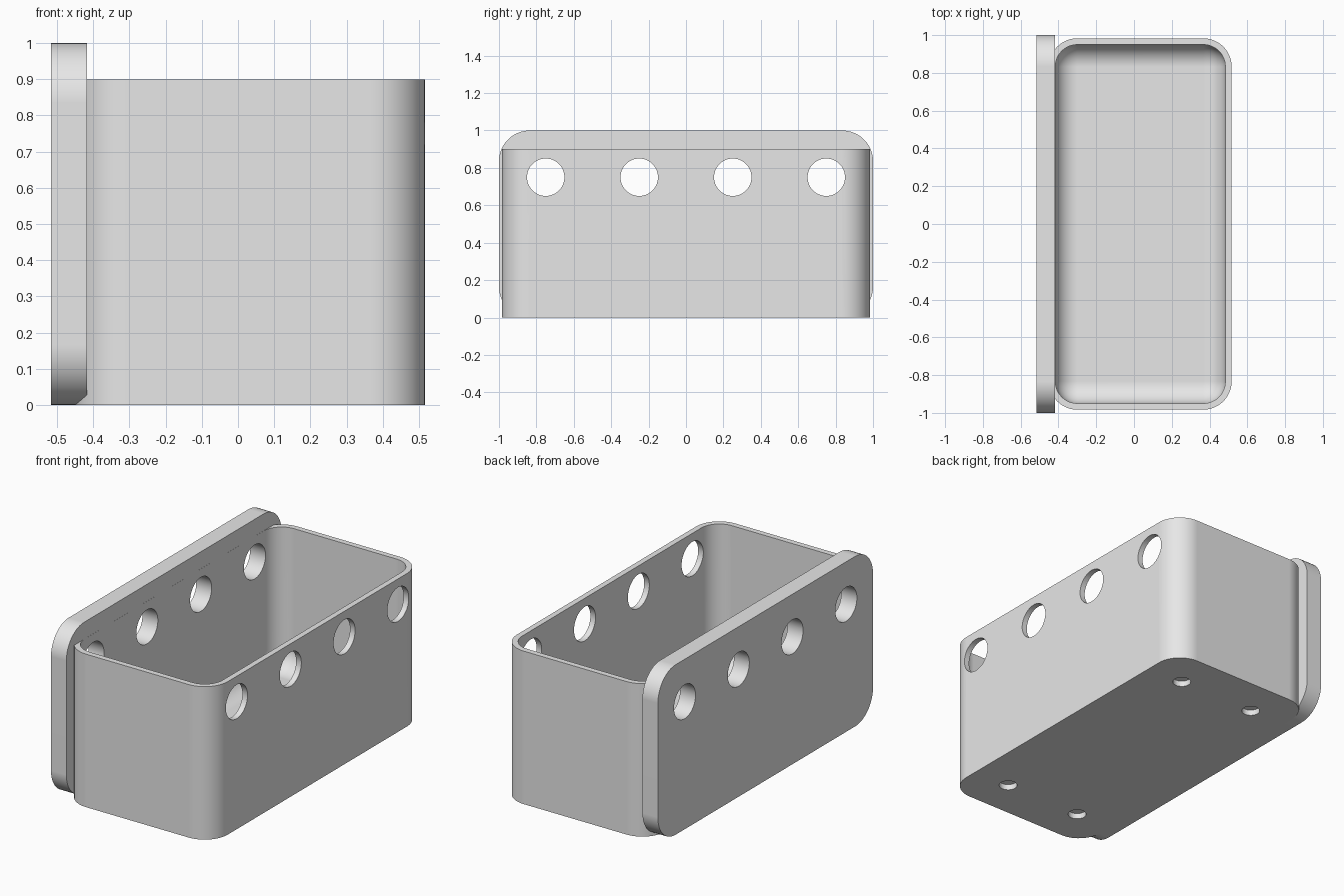
import bpy, bmesh, math
from mathutils import Matrix

cube = bpy.data.objects.get("Cube")
if cube:
    bpy.data.objects.remove(cube, do_unlink=True)

grey = bpy.data.materials.new("light_grey")
grey.use_nodes = True
grey.diffuse_color = (0.8, 0.8, 0.8, 1)
grey.node_tree.nodes["Principled BSDF"].inputs["Base Color"].default_value = (0.8, 0.8, 0.8, 1)


def add_object(name, bm):
    mesh = bpy.data.meshes.new(name)
    bmesh.ops.recalc_face_normals(bm, faces=bm.faces)
    bm.to_mesh(mesh)
    bm.free()
    mesh.materials.append(grey)
    obj = bpy.data.objects.new(name, mesh)
    bpy.context.scene.collection.objects.link(obj)
    return obj


def rounded_box(name, low, high, radius, rounded):
    """Box between two corners, rounding the edges accepted by the rule."""
    bm = bmesh.new()
    bmesh.ops.create_cube(bm, size=1)
    for v in bm.verts:
        v.co = [h if c > 0 else l for c, l, h in zip(v.co, low, high)]
    edges = [e for e in bm.edges if rounded(e)]
    bmesh.ops.bevel(bm, geom=edges, offset=radius, offset_type='OFFSET',
                    segments=12, profile=0.5, affect='EDGES')
    return add_object(name, bm)


def runs_along(axis):
    return lambda e: abs(e.verts[0].co[axis] - e.verts[1].co[axis]) > 0.01 and all(
        abs(e.verts[0].co[a] - e.verts[1].co[a]) < 0.01 for a in range(3) if a != axis)


def cylinder(name, centre, radius, depth, axis):
    bm = bmesh.new()
    turn = Matrix.Rotation(math.pi / 2, 4, 'Y') if axis == 'X' else Matrix()
    bmesh.ops.create_cone(bm, cap_ends=True, segments=64, radius1=radius, radius2=radius,
                          depth=depth, matrix=Matrix.Translation(centre) @ turn)
    return add_object(name, bm)


def cut(obj, cutters):
    bpy.context.view_layer.objects.active = obj
    for cutter in cutters:
        cutter.hide_render = True
        mod = obj.modifiers.new("cut", 'BOOLEAN')
        mod.operation = 'DIFFERENCE'
        mod.solver = 'EXACT'
        mod.object = cutter
        bpy.ops.object.modifier_apply(modifier=mod.name)


wall = 1 / 30
floor = 2 * wall
left, right, mid_x = -0.45, 0.517, 0.033
half_y = 0.983

# Tray and the tall rounded mounting plate
tray = rounded_box("tray", (left, -half_y, 0), (right, half_y, 0.9), 0.15, runs_along(2))
plate = rounded_box("mounting_plate", (-0.517, -1, 0), (-0.417, 1, 1), 0.165, runs_along(0))

# Cavity with rounded walls and floor
cavity = rounded_box("cavity_cutter", (left + wall, -half_y + wall, floor),
                     (right - wall, half_y - wall, 1.3), 0.117,
                     lambda e: min(v.co.z for v in e.verts) < 0.5)

# Round holes through both long sides
side_holes = [cylinder("side_hole_cutter", (0, y, 0.75), 0.1, 3, 'X')
              for y in (-0.75, -0.25, 0.25, 0.75)]

# Shallow sockets under the floor
sockets = [cylinder("socket_cutter", (mid_x + sx * 0.25, sy * 0.75, 0), 0.05, 2 * wall, 'Z')
           for sx in (-1, 1) for sy in (-1, 1)]

cut(tray, [cavity] + side_holes + sockets)
cut(plate, side_holes)
for helper in [cavity] + side_holes + sockets:
    bpy.data.objects.remove(helper, do_unlink=True)

# Smooth curves, crisp edges
for obj in (tray, plate):
    bpy.ops.object.select_all(action='DESELECT')
    obj.select_set(True)
    bpy.context.view_layer.objects.active = obj
    bpy.ops.object.shade_smooth_by_angle(angle=math.radians(35))
    normals = obj.modifiers.new("even_shading", 'WEIGHTED_NORMAL')
    normals.keep_sharp = True
